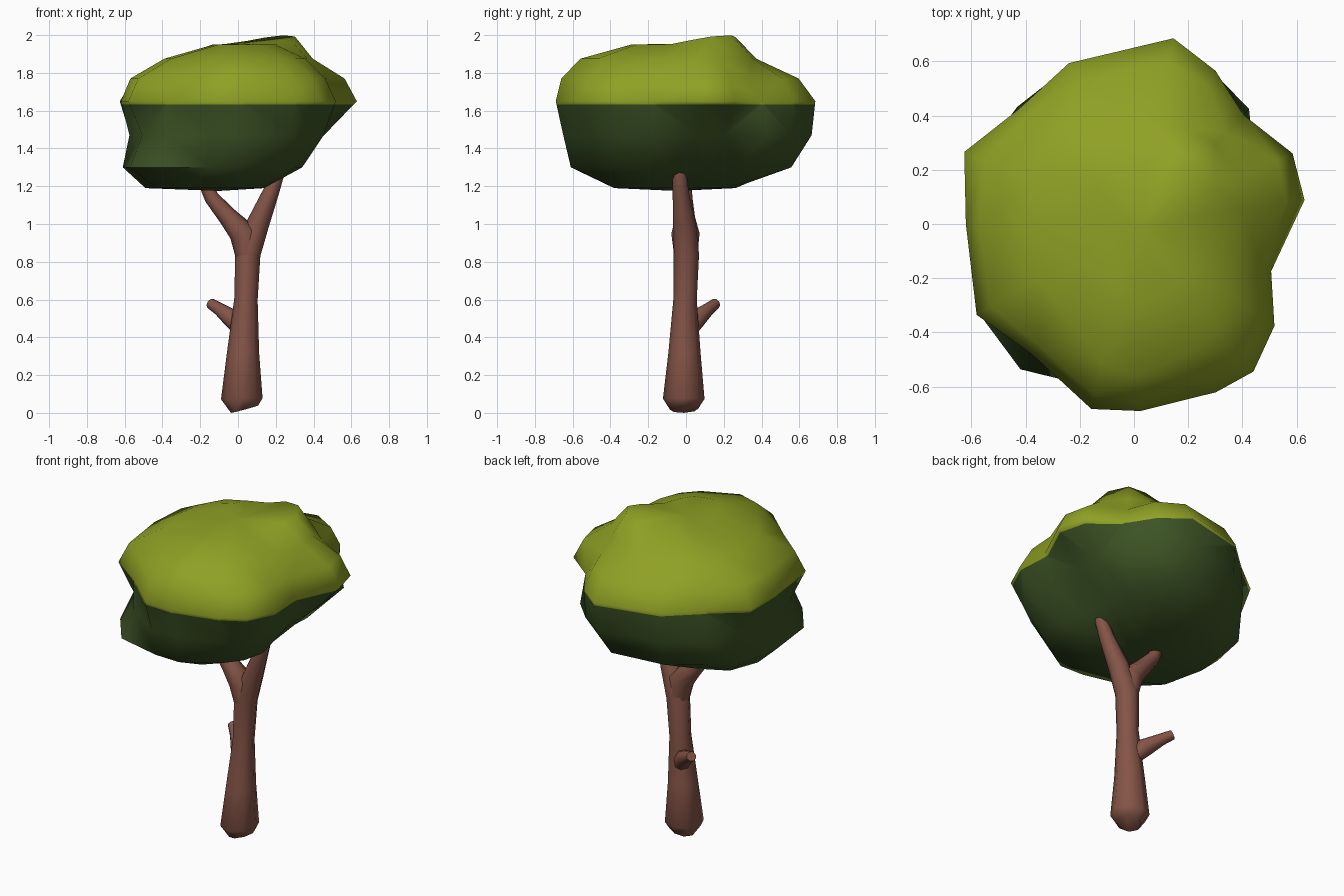
import bpy, bmesh, math
from mathutils import Vector

if "Cube" in bpy.data.objects:
    bpy.data.objects.remove(bpy.data.objects["Cube"])


def material(name, rgb):
    m = bpy.data.materials.new(name)
    m.diffuse_color = (*rgb, 1)
    m.use_nodes = True
    m.node_tree.nodes["Principled BSDF"].inputs["Base Color"].default_value = m.diffuse_color
    return m


bark = material("bark brown", (0.235, 0.09, 0.063))
light = material("light leaf green", (0.275, 0.355, 0.018))
dark = material("dark leaf green", (0.045, 0.086, 0.018))


def finish(bm, name, mats, angle):
    bmesh.ops.recalc_face_normals(bm, faces=bm.faces)
    mesh = bpy.data.meshes.new(name)
    bm.to_mesh(mesh)
    bm.free()
    ob = bpy.data.objects.new(name, mesh)
    bpy.context.collection.objects.link(ob)
    for m in mats:
        mesh.materials.append(m)
    bpy.ops.object.select_all(action='DESELECT')
    ob.select_set(True)
    bpy.context.view_layer.objects.active = ob
    bpy.ops.object.shade_smooth_by_angle(angle=math.radians(angle))
    return ob


def bridge(bm, a, b):
    n = len(a)
    for i in range(n):
        bm.faces.new((a[i], a[(i + 1) % n], b[(i + 1) % n], b[i]))


def fan(bm, ring, point):
    c = bm.verts.new(point)
    n = len(ring)
    for i in range(n):
        bm.faces.new((ring[i], ring[(i + 1) % n], c))


def tube(name, path, sides=8):
    """Tapered limb through (x, y, z, radius) points."""
    bm = bmesh.new()
    pts = [Vector(p[:3]) for p in path]
    rings = []
    for i, p in enumerate(pts):
        d = (pts[min(i + 1, len(pts) - 1)] - pts[max(i - 1, 0)]).normalized()
        u = Vector((0, 1, 0)).cross(d).normalized()
        v = d.cross(u)
        rings.append([bm.verts.new(p + path[i][3] * (u * math.cos(t) + v * math.sin(t)))
                      for t in (2 * math.pi * k / sides for k in range(sides))])
    for a, b in zip(rings, rings[1:]):
        bridge(bm, a, b)
    bm.faces.new(rings[0])
    bm.faces.new(rings[-1])
    return finish(bm, name, [bark], 60)


# Trunk running into the right fork, left fork, and the side stub
tube("trunk", [(.035, -.01, .02, .075), (.02, -.012, .075, .11), (.027, -.008, .32, .085),
               (.042, -.005, .6, .062), (.052, .002, .84, .067), (.105, -.008, 1.0, .06),
               (.175, -.028, 1.17, .043), (.213, -.035, 1.28, .036), (.222, -.037, 1.315, .026)])
tube("left_fork", [(.055, 0, .78, .055), (.03, -.003, .95, .075), (-.05, -.004, 1.035, .052),
                   (-.14, -.005, 1.14, .039), (-.18, -.005, 1.23, .034)])
tube("side_stub", [(.03, .01, .43, .045), (-.025, .055, .495, .052),
                   (-.1, .12, .55, .034), (-.147, .158, .58, .028)])

# Lumpy crown: directions in degrees from the right side round the back,
# then each level's height and radius in those directions
DIRS = [8, 24, 45, 62, 78, 112, 135, 157, 180, 210, 232, 257, 272, 296, 309, 324, 341]
RINGS = [
    (1.19, [.10, .12, .17, .19, .22, .27, .37, .46, .49, .50, .43, .39, .37, .28, .22, .17, .13]),
    (1.30, [.28, .29, .39, .46, .57, .56, .56, .61, .61, .66, .68, .62, .61, .53, .49, .42, .32]),
    (1.47, [.46, .49, .60, .63, .68, .63, .61, .62, .575, .585, .61, .65, .65, .63, .62, .56, .48]),
    (1.65, [.635, .64, .57, .64, .70, .64, .60, .68, .62, .67, .61, .70, .69, .69, .70, .64, .535]),
    (1.77, [.57, .58, .48, .58, .61, .57, .56, .60, .57, .61, .57, .65, .66, .63, .63, .57, .50]),
    (1.875, [.40, .43, .42, .40, .38, .38, .41, .40, .39, .41, .42, .53, .56, .52, .49, .44, .39]),
]
TOP = [.28, .33, .34, .30, .23, .23, .19, .14, .12, .12, .17, .25, .29, .29, .26, .24, .22]

bm = bmesh.new()
loops = []
for z, radii in RINGS + [(1.95, TOP)]:
    loop = []
    for deg, r in zip(DIRS, radii):
        a = math.radians(deg)
        peak = .05 * max(0, math.cos(a - .7)) ** 4 if z > 1.9 else 0
        loop.append(bm.verts.new((r * math.cos(a), r * math.sin(a), z + peak)))
    loops.append(loop)
for a, b in zip(loops, loops[1:]):
    bridge(bm, a, b)
fan(bm, loops[0], (-.1, -.05, 1.175))
fan(bm, loops[-1], (.02, -.02, 1.955))
# Level colour line cut through the crown
bmesh.ops.triangulate(bm, faces=bm.faces)
bmesh.ops.bisect_plane(bm, geom=bm.verts[:] + bm.edges[:] + bm.faces[:],
                       plane_co=(0, 0, 1.632), plane_no=(0, 0, 1), dist=1e-5)
for f in bm.faces:
    f.material_index = 0 if f.calc_center_median().z > 1.632 else 1
finish(bm, "leaf_crown", [light, dark], 75)
